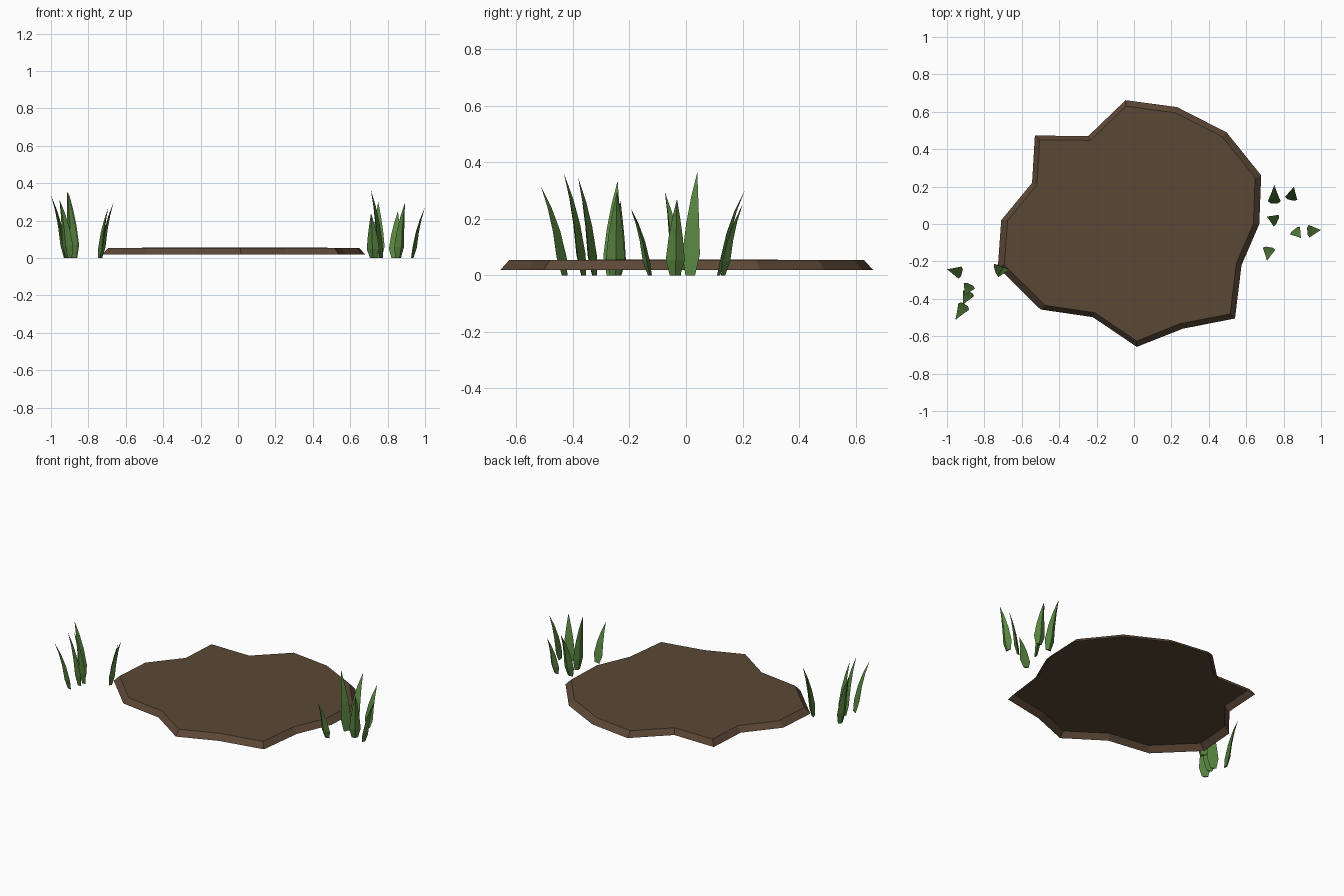
import bpy, bmesh
from mathutils import Vector

if "Cube" in bpy.data.objects:
    bpy.data.objects.remove(bpy.data.objects["Cube"])


def material(name, rgb):
    m = bpy.data.materials.new(name)
    m.diffuse_color = (*rgb, 1)
    m.use_nodes = True
    m.node_tree.nodes["Principled BSDF"].inputs["Base Color"].default_value = m.diffuse_color
    return m


MUD = material("mud_top", (0.102, 0.066, 0.037))
EDGE = material("mud_edge", (0.108, 0.064, 0.038))
GREEN = material("grass_green", (0.10, 0.235, 0.052))


def finish(bm, name, mats):
    me = bpy.data.meshes.new(name)
    bm.to_mesh(me)
    bm.free()
    for m in mats:
        me.materials.append(m)
    ob = bpy.data.objects.new(name, me)
    bpy.context.collection.objects.link(ob)
    return ob


# Mud patch: irregular clockwise outline, sloping rim, slightly domed top, open below
OUTLINE = [(-.045, .662), (.23, .625), (.495, .49), (.68, .26), (.67, 0), (.575, -.22),
           (.54, -.505), (.26, -.56), (.015, -.657), (-.22, -.498), (-.50, -.457),
           (-.728, -.23), (-.71, .02), (-.545, .22), (-.53, .473), (-.245, .47)]
bm = bmesh.new()
low = [bm.verts.new((x, y, .019)) for x, y in OUTLINE]
high = [bm.verts.new((x * .952, y * .952, .054)) for x, y in OUTLINE]
top = bm.verts.new((0, 0, .056))
n = len(OUTLINE)
for i in range(n):
    j = (i + 1) % n
    bm.faces.new((low[j], low[i], high[i], high[j])).material_index = 1
    bm.faces.new((high[j], high[i], top)).material_index = 0
finish(bm, "mud_patch", [MUD, EDGE])


# Grass blade: three-sided section, widest low down, curving to a point
def blade(name, centre, tip, height, half=.034):
    c, t = Vector(centre), Vector(tip)
    lean = t - c
    d = lean.normalized()
    side = Vector((-d.y, d.x))
    bm = bmesh.new()
    rings = []
    for f, w, out in ((0, .55, -.14), (.2, 1, 0), (.5, .74, .25), (.76, .4, .58)):
        p = c + lean * out
        pts = (p + side * half * w, p - side * half * w, p + d * .02 * w)
        rings.append([bm.verts.new((q.x, q.y, f * height)) for q in pts])
    point = bm.verts.new((t.x, t.y, height))
    bm.faces.new(rings[0])
    for a, b in zip(rings, rings[1:]):
        for i in range(3):
            j = (i + 1) % 3
            bm.faces.new((a[i], a[j], b[j], b[i]))
    for i in range(3):
        bm.faces.new((rings[-1][i], rings[-1][(i + 1) % 3], point))
    bmesh.ops.recalc_face_normals(bm, faces=bm.faces)
    finish(bm, name, [GREEN])


RIGHT = [((.75, .122), (.75, .208), .30), ((.84, .137), (.855, .20), .25),
         ((.76, .018), (.71, .04), .365), ((.722, -.133), (.711, -.197), .24),
         ((.861, -.035), (.893, -.075), .295), ((.936, -.038), (1.0, -.032), .27)]
LEFT = [((-.93, -.26), (-1.0, -.242), .335), ((-.91, -.44), (-.955, -.513), .313),
        ((-.88, -.33), (-.905, -.382), .347), ((-.885, -.37), (-.915, -.432), .36),
        ((-.728, -.25), (-.665, -.244), .298), ((-.738, -.245), (-.695, -.232), .265)]
for label, blades in (("right", RIGHT), ("left", LEFT)):
    for i, (c, t, h) in enumerate(blades):
        blade(f"grass_blade_{label}_{i + 1}", c, t, h)
